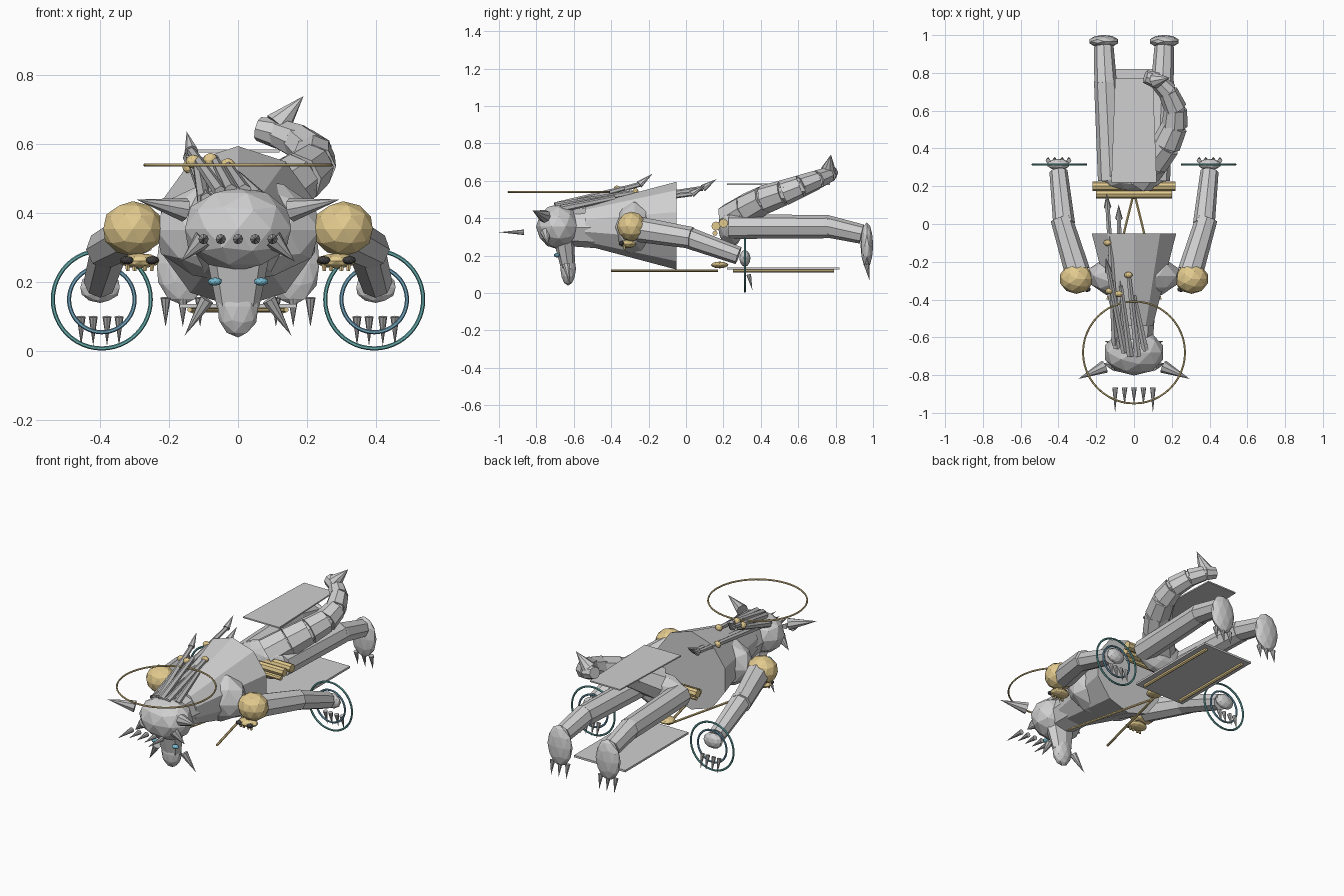
import bpy, bmesh, math
from mathutils import Vector, Matrix

cube = bpy.data.objects.get("Cube")
if cube:
    bpy.data.objects.remove(cube)


def material(name, r, g, b):
    m = bpy.data.materials.new(name)
    m.diffuse_color = (r, g, b, 1)
    m.use_nodes = True
    m.node_tree.nodes["Principled BSDF"].inputs["Base Color"].default_value = (r, g, b, 1)
    return m


stone = material("stone grey", .63, .63, .63)
horn = material("horn grey", .52, .52, .52)
gold = material("pale gold", .76, .59, .27)
dark = material("dark socket", .05, .05, .05)
blue = material("eye blue", .19, .50, .64)
teal = material("ring teal", .14, .42, .42)
steel = material("ring blue", .17, .38, .52)


def finish(name, bm, mat):
    me = bpy.data.meshes.new(name)
    bmesh.ops.recalc_face_normals(bm, faces=bm.faces)
    bm.to_mesh(me)
    bm.free()
    me.materials.append(mat)
    ob = bpy.data.objects.new(name, me)
    bpy.context.scene.collection.objects.link(ob)
    return ob


def ball(name, centre, radii, mat=stone, detail=2):
    bm = bmesh.new()
    m = Matrix.Translation(centre) @ Matrix.Diagonal((*radii, 1))
    bmesh.ops.create_icosphere(bm, subdivisions=detail, radius=1, matrix=m)
    return finish(name, bm, mat)


def rod(name, a, b, r1, r2, mat=stone, sides=8, squash=1):
    # tapered cylinder or cone from a to b; squash flattens it along its local y
    a, b = Vector(a), Vector(b)
    d = b - a
    m = Matrix.Translation((a + b) / 2) @ d.to_track_quat('Z', 'Y').to_matrix().to_4x4()
    bm = bmesh.new()
    bmesh.ops.create_cone(bm, cap_ends=True, segments=sides, radius1=r1, radius2=r2,
                          depth=d.length, matrix=m @ Matrix.Diagonal((1, squash, 1, 1)))
    return finish(name, bm, mat)


def spike(name, a, b, r, mat=horn):
    return rod(name, a, b, r, 0, mat, 8)


def plate(name, y0, y1, z, w0, w1, thick, mat=stone):
    bm = bmesh.new()
    vs = [bm.verts.new((x, y, z)) for x, y in ((-w0, y0), (w0, y0), (w1, y1), (-w1, y1))]
    face = bm.faces.new(vs)
    top = bmesh.ops.extrude_face_region(bm, geom=[face])["geom"]
    bmesh.ops.translate(bm, vec=(0, 0, thick),
                        verts=[v for v in top if isinstance(v, bmesh.types.BMVert)])
    return finish(name, bm, mat)


def ring(name, centre, radius, tube, mat, upright=False):
    rot = (math.pi / 2, 0, 0) if upright else (0, 0, 0)
    bpy.ops.mesh.primitive_torus_add(location=centre, rotation=rot, major_radius=radius,
                                     minor_radius=tube, major_segments=48, minor_segments=6)
    ob = bpy.context.object
    ob.name = name
    ob.data.materials.append(mat)


# Head, snout and halo
ball("head", (0, -.68, .355), (.162, .122, .122))
rod("snout", (0, -.65, .27), (0, -.63, .13), .09, .062, squash=.6)
ball("nose", (0, -.63, .13), (.062, .042, .09))
ring("halo", (0, -.68, .54), .27, .005, gold)
for x in (-.10, -.05, 0, .05, .10):
    tip = -1 if abs(x) > .07 else -.96
    spike("crown_spike", (x, -.865, .325), (x, tip, .325), .015)

# Torso
rod("neck", (0, -.62, .35), (0, -.42, .35), .10, .115)
rod("torso", (0, -.54, .36), (0, -.05, .36), .105, .235, sides=10)
ball("chest", (0, -.275, .352), (.25, .125, .155))
ball("pelvis", (0, .24, .355), (.17, .07, .11))

# Belt and cloth plates
rod("belt_upper", (-.22, .20, .373), (.22, .20, .373), .025, .025, gold)
rod("belt_lower", (-.20, .16, .358), (.20, .16, .358), .024, .024, gold)
rod("belt_cord", (-.18, .155, .32), (.18, .155, .32), .014, .014, gold)
plate("back_cloth", .22, .77, .577, .12, .10, .008)
plate("front_cloth", .22, .82, .125, .17, .17, .012)
ball("amulet", (0, .18, .15), (.047, .047, .018), gold)

# Paired parts
for s, side in ((1, "left_"), (-1, "right_")):
    def at(x, y, z):
        return (s * x, y, z)

    # Face
    ball(side + "eye", at(.067, -.69, .202), (.021, .017, .012), blue)
    spike(side + "horn", at(.155, -.755, .41), at(.295, -.82, .44), .035)
    spike(side + "cheek_spike", at(.10, -.75, .325), at(.165, -.74, .26), .03)
    spike(side + "tusk", at(.09, -.64, .15), at(.155, -.62, .045), .022)
    # Cords and cloth trim
    rod(side + "cord", at(0, .17, .12), at(.14, -.40, .12), .007, .007, gold, 6)
    rod(side + "cloth_trim", at(.13, .25, .119), at(.13, .79, .119), .01, .01, gold, 6)
    # Shoulder guard shaped like a small skull
    ball(side + "shoulder", at(.305, -.29, .355), (.09, .08, .08), gold)
    ball(side + "skull_jaw", at(.285, -.31, .262), (.06, .045, .022), gold)
    for x in (.249, .322):
        ball(side + "skull_socket", at(x, -.345, .264), (.02, .015, .012), dark)
    for x in (.25, .27, .30, .32):
        rod(side + "skull_tooth", at(x, -.33, .26), at(x, -.33, .233), .008, .006, gold, 6)
    # Arm and hand
    rod(side + "upper_arm", at(.30, -.25, .34), at(.385, .03, .295), .068, .058)
    rod(side + "forearm", at(.37, .0, .30), at(.40, .28, .20), .058, .048)
    ball(side + "hand", at(.40, .315, .185), (.06, .03, .045))
    for x in (.345, .38, .42, .455):
        spike(side + "hand_claw", at(x, .335, .10), at(x, .355, .015), .013)
    ring(side + "outer_ring", at(.395, .315, .15), .142, .006, teal, True)
    ring(side + "inner_ring", at(.395, .315, .15), .095, .006, steel, True)
    # Leg and foot
    rod(side + "thigh", at(.125, .23, .355), at(.15, .76, .355), .066, .062)
    rod(side + "shin", at(.15, .74, .36), at(.16, .94, .315), .06, .052)
    ball(side + "foot", at(.16, .967, .255), (.08, .034, .122))
    for x in (.11, .16, .21):
        spike(side + "foot_claw", at(x, .965, .155), at(x, .98, .07), .015)

# Tail made of tapered segments
tail = [(.02, .24, .39), (.10, .33, .45), (.17, .42, .50), (.215, .52, .535),
        (.22, .61, .57), (.18, .70, .605), (.12, .76, .63), (.06, .78, .645)]
for i, (a, b) in enumerate(zip(tail, tail[1:])):
    r = .095 - .0085 * i
    rod("tail_segment", a, b, r, r - .009)
    if i:
        ball("tail_joint", a, (r * .95,) * 3, detail=1)
spike("tail_tip", (.115, .76, .655), (.19, .775, .74), .042, stone)

# Hair strands, some with pointed tips
strands = [((-.09, -.66, .44), (-.14, .09, .56), True), ((-.07, -.62, .45), (-.08, .03, .53), True),
           ((-.05, -.68, .46), (-.135, -.25, .58), True), ((-.02, -.70, .465), (-.07, -.33, .56), False),
           ((.02, -.70, .465), (-.03, -.26, .54), False), ((.06, -.67, .45), (.0, -.38, .51), False),
           ((-.10, -.64, .44), (-.12, -.30, .55), False)]
for a, b, pointed in strands:
    rod("hair_strand", a, b, .02, .013, horn, 6)
    if pointed:
        a, b = Vector(a), Vector(b)
        d = (b - a).normalized()
        spike("hair_tip", b, b + (d + Vector((0, 0, .5))) * .075, .02, stone)
for p in ((-.14, -.10, .535), (-.13, -.355, .55), (-.08, -.37, .555), (-.03, -.27, .54)):
    ball("hair_bead", p, (.022, .017, .02), gold)
